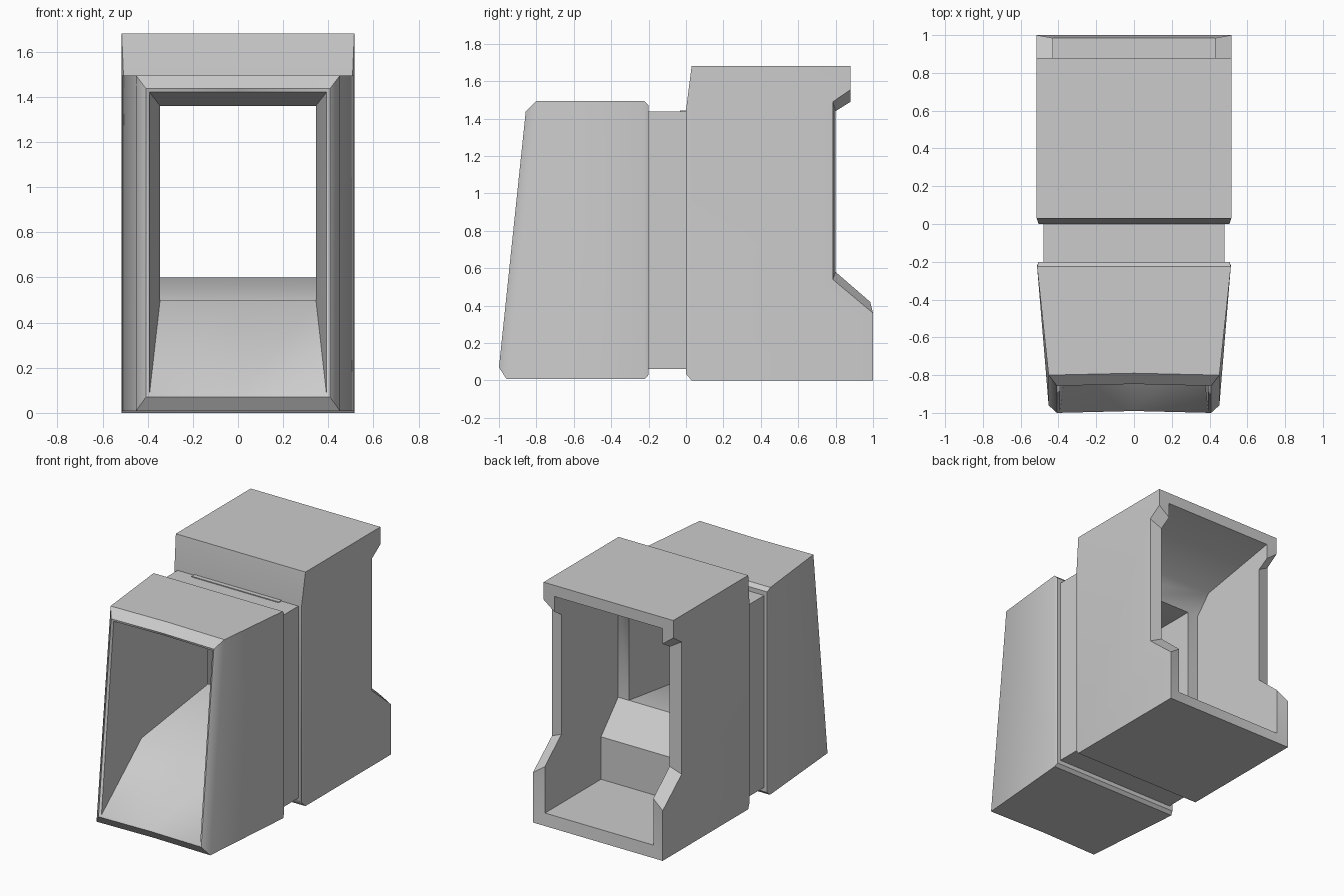
import bpy, bmesh, math

if "Cube" in bpy.data.objects:
    bpy.data.objects.remove(bpy.data.objects["Cube"])

bm = bmesh.new()


def ring(yb, yt, x, zb, zt, mid=0.0):
    """Six-point rectangular section; bottom and top may sit at different y."""
    pts = [(-x, yb, zb), (0, yb + mid, zb), (x, yb, zb),
           (x, yt, zt), (0, yt + mid, zt), (-x, yt, zt)]
    return [bm.verts.new(p) for p in pts]


def side_pair(x, profile):
    """The same y/z profile placed on the right and the left."""
    return [[bm.verts.new((s * x, y, z)) for y, z in profile] for s in (1, -1)]


# Skin: rear housing edge, neck, tapered front hood, then back through the tunnel
rings = [ring(*r) for r in [
    (0.03, 0.03, 0.515, 0.0, 1.68),           # housing front edge
    (0.0, 0.0, 0.505, 0.035, 1.445),
    (0.0, 0.0, 0.48, 0.06, 1.438),            # neck
    (-0.2, -0.2, 0.48, 0.06, 1.438),
    (-0.2, -0.2, 0.505, 0.03, 1.47),          # hood
    (-0.22, -0.225, 0.513, 0.008, 1.495),
    (-0.96, -0.80, 0.452, 0.008, 1.495, 0.01),
    (-1.0, -0.857, 0.408, 0.07, 1.437, 0.01),  # front rim
    (-0.99, -0.85, 0.392, 0.082, 1.42, 0.01),
    (-0.6, -0.6, 0.345, 0.5, 1.36),           # ramp crest and throat
    (0.155, 0.155, 0.345, 0.6, 1.36),
]]
for a, b in zip(rings, rings[1:]):
    for i in range(6):
        j = (i + 1) % 6
        bm.faces.new((a[i], a[j], b[j], b[i]))

# Rear housing: outer side profile and inner cavity profile
Q = side_pair(0.515, [(1, 0), (1, 0.36), (0.785, 0.54), (0.785, 1.49),
                      (0.88, 1.555), (0.88, 1.68)])
P = side_pair(0.43, [(0.155, 1.36), (0.155, 0.6), (0.35, 0.39), (0.35, 0.085),
                     (0.985, 0.085), (0.985, 0.42), (0.80, 0.58), (0.80, 1.44),
                     (0.88, 1.49), (0.88, 1.6), (0.27, 1.49)])
R, L = rings[0], rings[-1]

# Side walls, notched rims and throat ribs, both sides
for k, (bot, top) in enumerate(((2, 3), (0, 5))):
    q, p = Q[k], P[k]
    bm.faces.new([R[top], R[bot]] + q)
    bm.faces.new(p)
    bm.faces.new((L[bot], L[top], p[0], p[1]))
    for i in range(5):
        bm.faces.new((q[i], q[i + 1], p[5 + i], p[4 + i]))

# Faces that span from side to side
(qr, ql), (pr, pl) = Q, P
bm.faces.new((R[0], R[1], R[2], qr[0], ql[0]))      # underside
bm.faces.new((R[3], R[4], R[5], ql[5], qr[5]))      # roof
bm.faces.new((qr[0], ql[0], pl[4], pr[4]))          # lower rear rim
bm.faces.new((qr[5], ql[5], pl[9], pr[9]))          # upper rear rim
for i in (2, 3, 9):                                 # sill wall, floor, ceiling
    bm.faces.new((pr[i], pl[i], pl[i + 1], pr[i + 1]))
bm.faces.new((L[0], L[1], L[2], pr[1], pr[2], pl[2], pl[1]))     # sill slope
bm.faces.new((L[3], L[4], L[5], pl[0], pl[10], pr[10], pr[0]))   # ceiling slope

bmesh.ops.recalc_face_normals(bm, faces=bm.faces)
mesh = bpy.data.meshes.new("housing_shell")
bm.to_mesh(mesh)
bm.free()
shell = bpy.data.objects.new("housing_shell", mesh)
bpy.context.collection.objects.link(shell)
bpy.context.view_layer.objects.active = shell
shell.select_set(True)
bpy.ops.object.shade_smooth_by_angle(angle=math.radians(42))

# Thin strip on top of the neck
bpy.ops.mesh.primitive_cube_add(size=1, location=(0, -0.012, 1.434))
strip = bpy.context.object
strip.name = "neck_strip"
strip.scale = (0.69, 0.04, 0.02)
